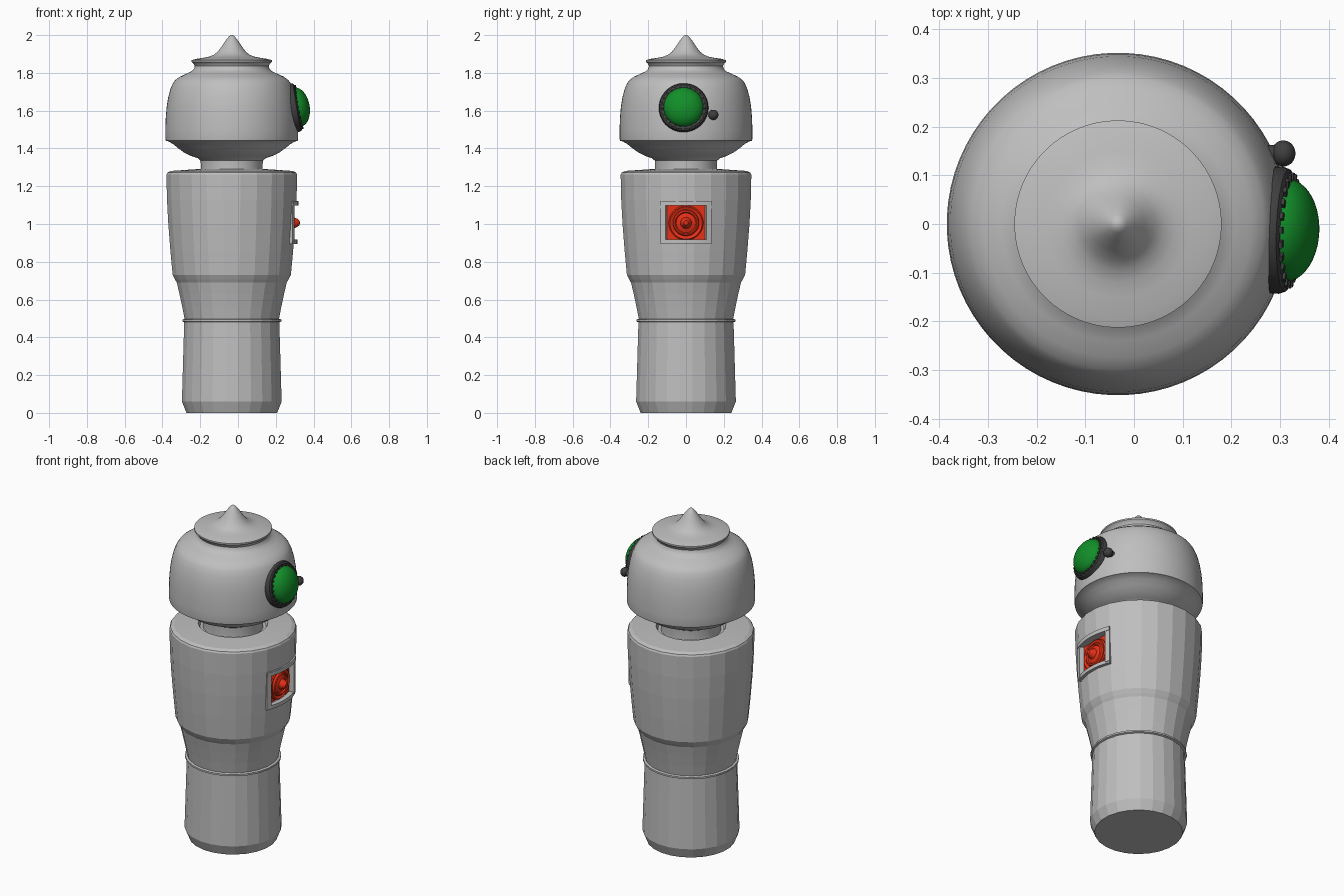
import bpy, bmesh, math
from mathutils import Matrix, Vector

if "Cube" in bpy.data.objects:
    bpy.data.objects.remove(bpy.data.objects["Cube"])

CX = -0.033  # axis of the turned body


def material(name, rgb):
    m = bpy.data.materials.new(name)
    m.diffuse_color = (*rgb, 1)
    m.use_nodes = True
    m.node_tree.nodes["Principled BSDF"].inputs["Base Color"].default_value = m.diffuse_color
    return m


GREY = material("light grey", (0.52, 0.52, 0.52))
DARK = material("dark grey", (0.05, 0.05, 0.05))
GREEN = material("green", (0.006, 0.27, 0.022))
RED = material("red", (0.8, 0.03, 0.008))


def finish(name, bm, mat, matrix, smooth):
    bmesh.ops.remove_doubles(bm, verts=bm.verts, dist=1e-5)
    bmesh.ops.recalc_face_normals(bm, faces=bm.faces)
    me = bpy.data.meshes.new(name)
    bm.transform(matrix)
    bm.to_mesh(me)
    bm.free()
    ob = bpy.data.objects.new(name, me)
    bpy.context.collection.objects.link(ob)
    if mat:
        me.materials.append(mat)
    if smooth:
        bpy.ops.object.select_all(action='DESELECT')
        ob.select_set(True)
        bpy.context.view_layer.objects.active = ob
        bpy.ops.object.shade_smooth_by_angle(angle=math.radians(smooth))
    return ob


def lathe(name, profile, n, mat, matrix=Matrix.Translation((CX, 0, 0)), smooth=35):
    """Turn (radius, height) points about the local z axis."""
    bm = bmesh.new()
    rings = []
    for r, z in profile:
        rings.append([bm.verts.new((r * math.cos(2 * math.pi * (i + .5) / n),
                                    r * math.sin(2 * math.pi * (i + .5) / n), z)) for i in range(n)])
    for a, b in zip(rings, rings[1:]):
        for i in range(n):
            j = (i + 1) % n
            bm.faces.new((a[i], a[j], b[j], b[i]))
    return finish(name, bm, mat, matrix, smooth)


def arc_block(name, a0, a1, r0, r1, z0, z1, mat, steps=8):
    """Block curved around the body axis, angles in degrees from +x."""
    bm = bmesh.new()
    secs = []
    for k in range(steps + 1):
        a = math.radians(a0 + (a1 - a0) * k / steps)
        secs.append([bm.verts.new((r * math.cos(a), r * math.sin(a), z))
                     for r, z in ((r0, z0), (r1, z0), (r1, z1), (r0, z1))])
    for s, t in zip(secs, secs[1:]):
        for i in range(4):
            j = (i + 1) % 4
            bm.faces.new((s[i], s[j], t[j], t[i]))
    bm.faces.new(secs[0])
    bm.faces.new(secs[-1][::-1])
    return finish(name, bm, mat, Matrix.Translation((CX, 0, 0)), 30)


def box(name, lo, hi, mat):
    lo, hi = Vector(lo), Vector(hi)
    bm = bmesh.new()
    bmesh.ops.create_cube(bm, size=1)
    m = Matrix.Translation((lo + hi) / 2) @ Matrix.Diagonal((*(hi - lo), 1))
    return finish(name, bm, mat, m, 0)


# Faceted body
k = 1 / math.cos(math.pi / 24)
body_profile = [(0, 0), (.240, 0), (.264, .06), (.252, .472), (.252, .48), (.262, .484), (.262, .494),
                (.250, .498), (.262, .56), (.277, .63), (.291, .69), (.300, .705), (.313, .73),
                (.325, .86), (.336, 1.0), (.343, 1.13), (.346, 1.262), (.341, 1.272), (.322, 1.281),
                (.19, 1.290), (.18, 1.27), (0, 1.27)]
body = lathe("body", [(r * k, z) for r, z in body_profile], 24, GREY, smooth=0)

# Square opening in the chest
cutter = box("chest_cutter", (.262, -.106, .912), (.5, .106, 1.102), GREY)
cutter.hide_render = True
cutter.hide_viewport = True
mod = body.modifiers.new("opening", 'BOOLEAN')
mod.object = cutter
mod.solver = 'EXACT'
bpy.context.view_layer.objects.active = body
bpy.ops.object.modifier_apply(modifier=mod.name)
bpy.data.objects.remove(cutter)

# Curved frame around the opening
arc_block("frame_top", -22.8, 22.8, .325, .353, 1.098, 1.122, GREY)
arc_block("frame_bottom", -22.8, 22.8, .318, .347, .895, .917, GREY)
for s, side in ((-1, "left"), (1, "right")):
    arc_block("frame_" + side, s * 18.2, s * 22.8, .31, .350, .905, 1.11, GREY, 2)

# Red panel with ringed cone
box("chest_panel", (.255, -.105, .914), (.272, .105, 1.1), RED)
face_x = Matrix.Rotation(math.pi / 2, 4, 'Y')
lathe("chest_cone", [(.092, 0), (.092, .012), (.086, .018), (.078, .012), (.070, .010), (.066, .022),
                     (.058, .026), (.052, .018), (.030, .026), (.022, .046), (.012, .058), (0, .060)],
      32, RED, Matrix.Translation((.268, 0, 1.006)) @ face_x)

# Smooth turned head with neck and pointed cap
lathe("head", [(0, 1.265), (.165, 1.265), (.163, 1.30), (.165, 1.335), (.18, 1.348), (.215, 1.360),
               (.252, 1.378), (.285, 1.402), (.312, 1.424), (.335, 1.437), (.350, 1.441), (.352, 1.452),
               (.352, 1.50), (.350, 1.56), (.345, 1.62), (.337, 1.67), (.325, 1.715), (.312, 1.745),
               (.300, 1.762), (.275, 1.780), (.240, 1.796), (.212, 1.809), (.200, 1.822),
               (.196, 1.836), (.201, 1.848), (.213, 1.858), (.213, 1.867), (.190, 1.874),
               (.150, 1.880), (.120, 1.886), (.095, 1.896), (.075, 1.912), (.055, 1.938),
               (.035, 1.968), (.018, 1.990), (.008, 1.999), (0, 2.0)], 72, GREY)

# Round eye: dark rim, raised teeth and green dome
eye = (Matrix.Translation((.279, -.012, 1.612)) @ Matrix.Rotation(math.radians(-2), 4, 'Z')
       @ Matrix.Rotation(math.radians(80), 4, 'Y'))
lathe("eye_rim", [(0, -.01), (.120, -.01), (.130, 0), (.131, .022), (.126, .036), (.116, .042),
                  (.106, .040), (.102, .03), (0, .03)], 48, DARK, eye)
lathe("eye_dome", [(.106 * math.cos(a), .034 + .067 * math.sin(a))
                   for a in [math.pi / 2 * i / 12 for i in range(13)]], 48, GREEN, eye)
bm = bmesh.new()
for i in range(24):
    m = (Matrix.Rotation(2 * math.pi * i / 24, 4, 'Z') @ Matrix.Translation((.111, 0, .040))
         @ Matrix.Diagonal((.016, .014, .014, 1)))
    bmesh.ops.create_cube(bm, size=1, matrix=m)
finish("eye_teeth", bm, DARK, eye, 0)

# Small knob beside the eye
knob = Matrix.Translation((.275, .145, 1.576)) @ Matrix.Rotation(math.radians(86), 4, 'Y')
lathe("knob", [(0, -.03), (.018, -.03), (.018, .02)]
      + [(.027 * math.cos(a), .032 + .025 * math.sin(a))
         for a in [math.radians(-45 + 13.5 * i) for i in range(11)]], 20, DARK, knob)
